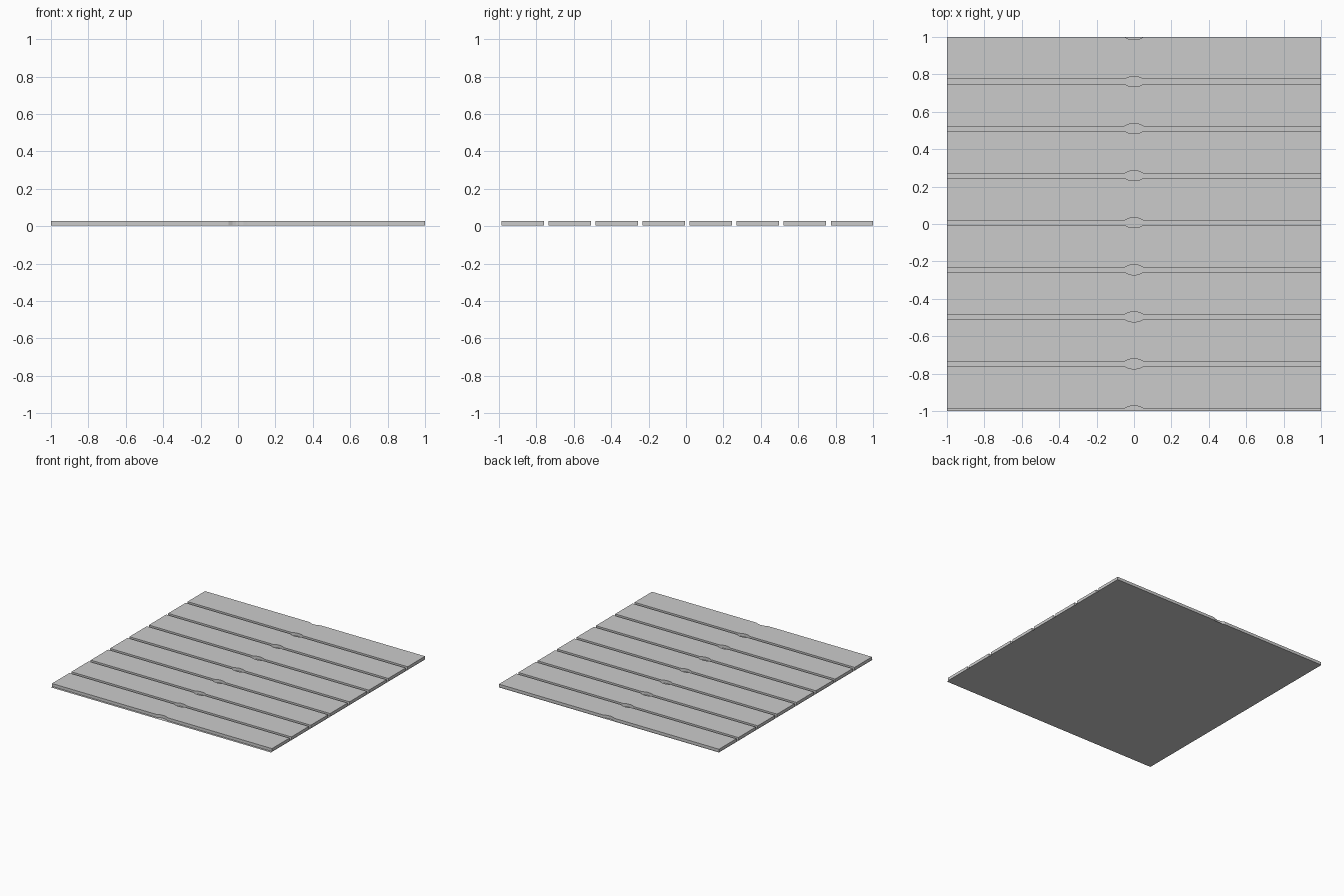
import bpy, bmesh

if "Cube" in bpy.data.objects:
    bpy.data.objects.remove(bpy.data.objects["Cube"])

PITCH, WIDTH = 0.2515, 0.226     # plank spacing and plank width
Z0, Z1 = 0.003, 0.027            # plank underside and top
NOTCH = [(-0.05, 0), (-0.03, 0.010), (-0.012, 0.014),
         (0.012, 0.014), (0.03, 0.010), (0.05, 0)]   # shallow arc cut in each long edge


def mesh_object(name, bm):
    bmesh.ops.recalc_face_normals(bm, faces=bm.faces)
    me = bpy.data.meshes.new(name)
    bm.to_mesh(me)
    bm.free()
    ob = bpy.data.objects.new(name, me)
    bpy.context.collection.objects.link(ob)
    return ob


def plank(name, y0):
    y1 = y0 + WIDTH
    outline = [(-1, y0)] + [(x, y0 + d) for x, d in NOTCH] + [(1, y0)]
    outline += [(1, y1)] + [(-x, y1 - d) for x, d in NOTCH] + [(-1, y1)]
    bm = bmesh.new()
    face = bm.faces.new([bm.verts.new((x, y, Z0)) for x, y in outline])
    top = bmesh.ops.extrude_face_region(bm, geom=[face], use_keep_orig=True)["geom"]
    bmesh.ops.translate(bm, vec=(0, 0, Z1 - Z0),
                        verts=[v for v in top if isinstance(v, bmesh.types.BMVert)])
    return mesh_object(name, bm)


# Thin backing sheet under all planks
bm = bmesh.new()
bm.faces.new([bm.verts.new(p) for p in ((-1, -1, 0), (-1, 1, 0), (1, 1, 0), (1, -1, 0))])
sheet = mesh_object("backing_sheet", bm)
if sheet.data.polygons[0].normal.z < 0:
    sheet.data.flip_normals()

# Eight planks, the last one flush with the back edge
for i in range(8):
    plank(f"plank_{i + 1}", 1 - WIDTH - (7 - i) * PITCH)
